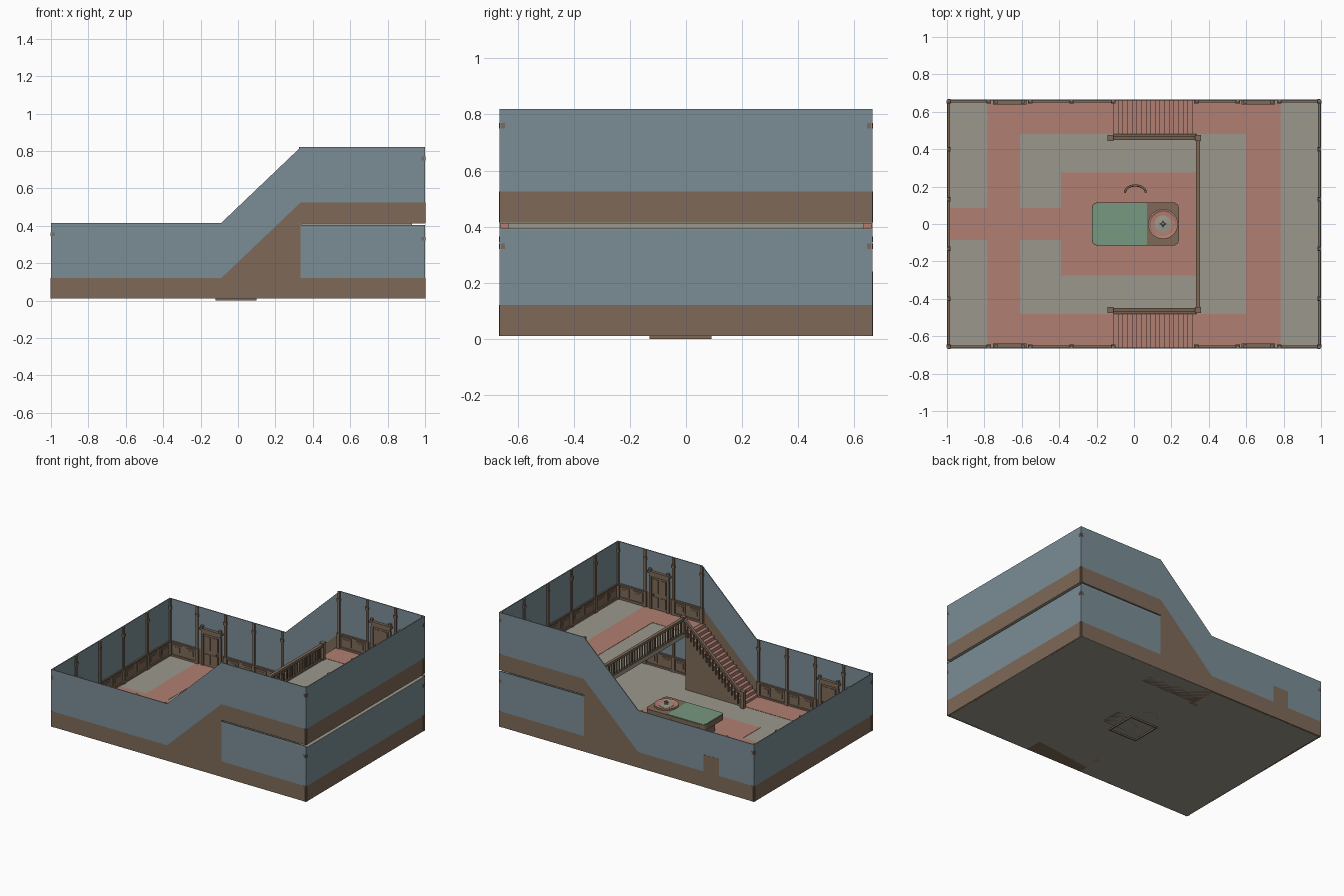
import bpy
import bmesh
from math import sin, cos, pi
from mathutils import Matrix, Vector

old = bpy.data.objects.get("Cube")
if old:
    bpy.data.objects.remove(old, do_unlink=True)


def material(name, rgb):
    linear = [((c / 255 + 0.055) / 1.055) ** 2.4 for c in rgb] + [1]
    mat = bpy.data.materials.new(name)
    mat.use_nodes = True
    mat.diffuse_color = linear
    shader = next(n for n in mat.node_tree.nodes if n.type == 'BSDF_PRINCIPLED')
    shader.inputs["Base Color"].default_value = linear
    return mat


BLUE = material("blue wallpaper", (122, 141, 149))
BROWN = material("brown wood", (126, 106, 88))
STONE = material("beige stone", (155, 152, 140))
ROSE = material("rose carpet", (176, 126, 113))
GREEN = material("green felt", (119, 152, 129))

# Main dimensions
W, D = 1.0, 0.665           # half width, half depth
BASE, DADO, LOW = 0.01, 0.12, 0.415
CEIL, UP, UPDADO, TOP = 0.39, 0.415, 0.525, 0.82
SX, EX = -0.09, 0.335       # foot and head of the stairs
SY = 0.48                   # inner side of the stairs
T = 0.006                   # wall thickness


def finish(name, mat, bm):
    bmesh.ops.recalc_face_normals(bm, faces=bm.faces)
    mesh = bpy.data.meshes.new(name)
    bm.to_mesh(mesh)
    bm.free()
    mesh.materials.append(mat)
    obj = bpy.data.objects.new(name, mesh)
    bpy.context.scene.collection.objects.link(obj)
    return obj


def boxes(name, mat, items):
    """One object out of boxes given as x, y and z ranges."""
    bm = bmesh.new()
    for x0, x1, y0, y1, z0, z1 in items:
        centre = Vector((x0 + x1, y0 + y1, z0 + z1)) / 2
        size = (abs(x1 - x0), abs(y1 - y0), abs(z1 - z0), 1)
        bmesh.ops.create_cube(bm, size=1, matrix=Matrix.Translation(centre) @ Matrix.Diagonal(size))
    return finish(name, mat, bm)


def prism(name, mat, outline, y0, y1):
    """Outline in x and z, extruded along y."""
    bm = bmesh.new()
    face = bm.faces.new([bm.verts.new((x, y0, z)) for x, z in outline])
    moved = bmesh.ops.extrude_face_region(bm, geom=[face])["geom"]
    verts = [v for v in moved if isinstance(v, bmesh.types.BMVert)]
    bmesh.ops.translate(bm, verts=verts, vec=(0, y1 - y0, 0))
    return finish(name, mat, bm)


def lathe(name, mat, profile, x, y, steps=32):
    """Profile of radius and height, spun around a vertical axis."""
    bm = bmesh.new()
    verts = [bm.verts.new((x + r, y, z)) for r, z in profile]
    edges = [bm.edges.new(pair) for pair in zip(verts, verts[1:])]
    bmesh.ops.spin(bm, geom=verts + edges, cent=(x, y, 0), axis=(0, 0, 1), angle=2 * pi, steps=steps)
    bmesh.ops.remove_doubles(bm, verts=bm.verts, dist=0.0001)
    return finish(name, mat, bm)


def rounded_slab(name, mat, x0, x1, y, z0, z1, radius, only_left=False):
    obj = boxes(name, mat, [(x0, x1, -y, y, z0, z1)])
    bm = bmesh.new()
    bm.from_mesh(obj.data)
    middle = (x0 + x1) / 2
    edges = [e for e in bm.edges if abs(e.verts[0].co.z - e.verts[1].co.z) > 0.0001
             and not (only_left and e.verts[0].co.x > middle)]
    bmesh.ops.bevel(bm, geom=edges, offset=radius, segments=6, profile=0.5, affect='EDGES')
    bm.to_mesh(obj.data)
    bm.free()


def carpet(name, z, rects):
    boxes(name, ROSE, [(x0, x1, y0, y1, z, z + 0.002) for x0, x1, y0, y1 in rects])


# Floors, mezzanine slab and carpets
boxes("ground_floor", STONE, [(-W, W, -D, D, BASE, BASE + 0.003)])
boxes("mezzanine_floor", STONE, [(EX, W, -D, D, UP - 0.003, UP)])
boxes("mezzanine_ceiling", STONE, [(EX, W, -D, D, CEIL, CEIL + 0.003)])
boxes("mezzanine_core", STONE, [(EX, W - 0.07, 0.03 - D, D - 0.03, CEIL, UP - 0.001)])
IN, OUT, EDGE = 0.61, 0.783, D - 0.012
ring_sides = [(-OUT, EX, SY, EDGE), (-OUT, EX, -EDGE, -SY)]
carpet("ground_carpet", BASE + 0.003, ring_sides + [
    (-OUT, -IN, -SY, SY), (-W, -OUT, -0.085, 0.085), (-IN, -0.39, -0.085, 0.085),
    (-0.39, 0.39, -0.275, 0.275)])
carpet("mezzanine_carpet", UP, [(EX, OUT, SY, EDGE), (EX, OUT, -EDGE, -SY), (IN - 0.01, OUT, -SY, SY)])
f = 0.008
boxes("underfloor_frame", BROWN, [
    (-0.12, 0.1, -0.13, f - 0.13, 0, BASE), (-0.12, 0.1, 0.09 - f, 0.09, 0, BASE),
    (-0.12, f - 0.12, -0.13, 0.09, 0, BASE), (0.1 - f, 0.1, -0.13, 0.09, 0, BASE)])

# Long walls with the stepped outline
for s, side in ((-1, "front"), (1, "back")):
    y0, y1 = s * D, s * (D - T)
    prism(side + "_wainscot", BROWN, [(-W, BASE), (EX, BASE), (EX, UP), (W, UP), (W, UPDADO),
          (EX, UPDADO), (SX, DADO), (-W, DADO)], y0, y1)
    prism(side + "_upper_wallpaper", BLUE, [(-W, DADO), (SX, DADO), (EX, UPDADO), (W, UPDADO),
          (W, TOP), (EX, TOP), (SX, LOW), (-W, LOW)], y0, y1)
    prism(side + "_lower_wallpaper", BLUE, [(EX, DADO), (W, DADO), (W, 0.404), (EX, 0.404)], y0, y1)
    prism(side + "_lower_wainscot", BROWN, [(EX, BASE), (W, BASE), (W, DADO), (EX, DADO)], y0, y1)

# End walls
boxes("end_wainscots", BROWN, [(x0, x1, -D, D, z0, z1) for x0, x1, z0, z1 in (
    (-W, T - W, BASE, DADO), (W - T, W, BASE, DADO), (W - T, W, UP, UPDADO))])
boxes("end_wallpapers", BLUE, [(x0, x1, -D, D, z0, z1) for x0, x1, z0, z1 in (
    (-W, T - W, DADO, LOW), (W - T, W, DADO, CEIL), (W - T, W, UPDADO, TOP))])

# Pilasters, dado rails, skirtings and raised panels
trim = []


def wall_trim(place, posts, z0, z1, gaps=()):
    """place(a, b, depth, z0, z1) maps a strip along a wall to a box."""
    rail = z0 + DADO - BASE
    for p in posts:
        trim.append(place(p - 0.008, p + 0.008, 0.010, z0, z1))
        trim.append(place(p - 0.012, p + 0.012, 0.014, z0, rail))
        trim.append(place(p - 0.012, p + 0.012, 0.014, z1 - 0.07, z1 - 0.05))
    for a, b in zip(posts, posts[1:]):
        if any(a < g < b for g in gaps):
            continue
        trim.append(place(a, b, 0.009, rail - 0.01, rail))
        trim.append(place(a, b, 0.009, z0, z0 + 0.015))
        half = (b - a) / 2
        for k in range(2):
            left = a + k * half
            trim.append(place(left + 0.02, left + half - 0.015, 0.005, z0 + 0.028, rail - 0.022))
            trim.append(place(left + 0.035, left + half - 0.03, 0.008, z0 + 0.04, rail - 0.034))


bay = 2 / 9
DOORS = (-0.665, 0.665)
low_posts = [-0.99] + [i * bay - W for i in range(1, 5)]
high_posts = [i * bay - W for i in range(6, 9)] + [0.99]
for s in (-1, 1):
    def along(a, b, d, z0, z1, s=s):
        return (a, b, s * (D - T), s * (D - T - d), z0, z1)
    wall_trim(along, low_posts, BASE, LOW, DOORS)
    wall_trim(along, high_posts, UP, TOP, DOORS)
    wall_trim(along, high_posts, BASE, CEIL)

    def across(a, b, d, z0, z1, s=s):
        return (s * (W - T), s * (W - T - d), a, b, z0, z1)
    end_posts = [0.01 - D] + [-0.4, -0.133, 0.133, 0.4] + [D - 0.01]
    wall_trim(across, end_posts, BASE, LOW if s < 0 else CEIL)
    if s > 0:
        wall_trim(across, end_posts, UP, TOP)
boxes("wall_trim", BROWN, trim)

# Doors with frame, cornice, panels and knob
for x, z, level in ((DOORS[0], BASE, "ground"), (DOORS[1], UP, "mezzanine")):
    for s, side in ((-1, "front"), (1, "back")):
        def part(x0, x1, d, z0, z1):
            return (x + x0, x + x1, s * (D - T), s * (D - T - d), z + z0, z + z1)
        pieces = [part(-0.06, 0.06, 0.005, 0, 0.23), part(-0.09, 0.09, 0.02, 0.255, 0.268),
                  part(-0.075, 0.075, 0.013, 0.23, 0.255), part(0.04, 0.048, 0.018, 0.1, 0.108)]
        for m in (-1, 1):
            pieces.append(part(m * 0.06, m * 0.078, 0.013, 0, 0.23))
            pieces.append(part(m * 0.062, m * 0.08, 0.016, 0.268, 0.285))
            pieces += [part(m * 0.008, m * 0.05, 0.009, a, b) for a, b in ((0.02, 0.09), (0.12, 0.215))]
        boxes(f"{level}_{side}_door", BROWN, pieces)
boxes("back_door_outer_face", BROWN, [(DOORS[0] - 0.06, DOORS[0] + 0.06, D - T, D + 0.001, BASE, 0.24)])

# Stairs with solid sides, carpeted steps and railings
STEPS = 18
run, rise = (EX - SX + 0.02) / STEPS, (UP - BASE) / STEPS
foot = SX - 0.02
NEWEL = 0.013


def newel(x, y, z):
    return [(x - NEWEL, x + NEWEL, y - NEWEL, y + NEWEL, z, z + 0.115),
            (x - 0.016, x + 0.016, y - 0.016, y + 0.016, z + 0.115, z + 0.123)]


for s, side in ((-1, "front"), (1, "back")):
    prism(side + "_stair_body", BROWN, [(foot, BASE), (EX, BASE), (EX, UP - 0.004)],
          s * (SY - 0.005), s * (D - T))
    boxes(side + "_stair_steps", ROSE, [
        (foot + i * run, foot + (i + 1) * run + 0.004, s * SY, s * (D - T),
         BASE + i * rise, BASE + (i + 1) * rise) for i in range(STEPS)])
    y = s * 0.46
    lift = 0.095
    prism(side + "_stair_handrail", BROWN, [(foot, BASE + lift), (EX, UP + lift),
          (EX, UP + lift + 0.018), (foot, BASE + lift + 0.018)], y - 0.011, y + 0.011)
    prism(side + "_stair_stringer", BROWN, [(foot, BASE), (foot + 0.03, BASE), (EX, UP - 0.03),
          (EX, UP + 0.015), (foot, BASE + 0.015)], y - 0.011, s * SY)
    spindles = []
    for i in range(1, STEPS):
        x, z = foot + i * run, BASE + i * rise
        spindles.append((x - 0.004, x + 0.004, y - 0.004, y + 0.004, z, z + lift + 0.004))
    boxes(side + "_stair_spindles", BROWN, spindles)
    boxes(side + "_newels", BROWN, newel(foot - 0.015, y, BASE) + newel(EX + 0.008, y, UP))

# Mezzanine railing
rx, reach = EX + 0.008, 0.46
boxes("mezzanine_handrail", BROWN, [(rx - 0.011, rx + 0.011, -reach, reach, UP + 0.095, UP + 0.113),
                                    (rx - 0.008, rx + 0.008, -reach, reach, UP, UP + 0.01)])
count = 32
boxes("mezzanine_spindles", BROWN, [
    (rx - 0.004, rx + 0.004, y - 0.004, y + 0.004, UP, UP + 0.1)
    for y in (reach * (2 * i / count - 1) for i in range(1, count))])

# Gaming table
rounded_slab("table_top", BROWN, -0.225, 0.24, 0.115, 0.095, 0.132, 0.03)
rounded_slab("table_body", BROWN, -0.18, 0.2, 0.08, BASE, 0.1, 0.02)
rounded_slab("table_felt", GREEN, -0.221, 0.07, 0.111, 0.132, 0.135, 0.028, only_left=True)

# Spinning wheel
wx = 0.155
lathe("wheel_rim", ROSE, [(0.08, 0.13), (0.08, 0.142), (0.074, 0.142), (0.066, 0.137), (0.044, 0.136)], wx, 0)
lathe("wheel_bowl", STONE, [(0.046, 0.134), (0.046, 0.138), (0.015, 0.141), (0, 0.141)], wx, 0)
lathe("wheel_spindle", STONE, [(0.012, 0.14), (0.005, 0.147), (0.005, 0.158), (0.009, 0.163), (0, 0.17)], wx, 0, 12)
boxes("wheel_handles", STONE, [(wx - 0.018, wx + 0.018, -0.002, 0.002, 0.153, 0.157),
                               (wx - 0.002, wx + 0.002, -0.018, 0.018, 0.153, 0.157)])

# Curved chair back on slim posts
curve = bpy.data.curves.new("chair_back", 'CURVE')
curve.dimensions = '3D'
curve.bevel_depth = 0.006
curve.bevel_resolution = 2
arc = [(0.007 + 0.055 * cos(pi * i / 12), 0.17 + 0.036 * sin(pi * i / 12)) for i in range(13)]
spline = curve.splines.new('POLY')
spline.points.add(len(arc) - 1)
for point, (x, y) in zip(spline.points, arc):
    point.co = (x, y, 0.11, 1)
curve.materials.append(BROWN)
bpy.context.scene.collection.objects.link(bpy.data.objects.new("chair_back", curve))
boxes("chair_posts", BROWN, [(x - 0.004, x + 0.004, y - 0.004, y + 0.004, BASE, 0.11) for x, y in arc[::2]])
